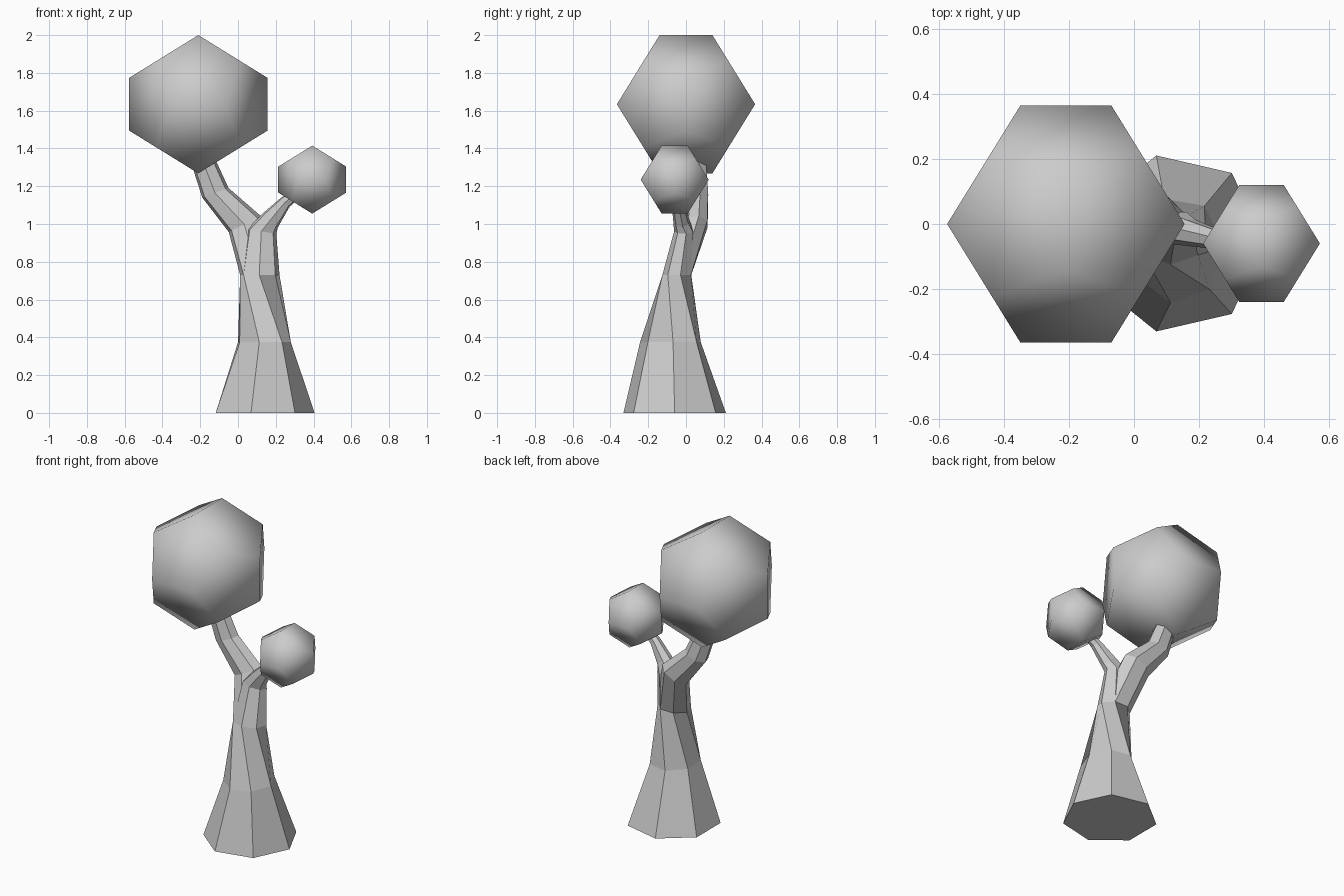
import bpy, bmesh
from math import sin, cos, radians, pi, sqrt

if "Cube" in bpy.data.objects:
    bpy.data.objects.remove(bpy.data.objects["Cube"])

SIDES = 7


def make_object(name, bm, smooth):
    bmesh.ops.recalc_face_normals(bm, faces=bm.faces[:])
    for f in bm.faces:
        f.smooth = smooth
    mesh = bpy.data.meshes.new(name)
    bm.to_mesh(mesh)
    bm.free()
    obj = bpy.data.objects.new(name, mesh)
    bpy.context.collection.objects.link(obj)
    return obj


def loft(name, rings):
    """Each ring: centre (x, y, z), half width, half depth, tilt about y, twist."""
    bm = bmesh.new()
    loops = []
    for x, y, z, rx, ry, tilt, twist in rings:
        t = radians(tilt)
        loop = []
        for i in range(SIDES):
            a = 2 * pi * i / SIDES + radians(twist)
            u, v = rx * cos(a), ry * sin(a)
            loop.append(bm.verts.new((x + u * cos(t), y + v, z + u * sin(t))))
        loops.append(loop)
    for a, b in zip(loops, loops[1:]):
        for i in range(SIDES):
            j = (i + 1) % SIDES
            bm.faces.new((a[i], a[j], b[j], b[i]))
    bm.faces.new(loops[0][::-1])
    bm.faces.new(loops[-1])
    return make_object(name, bm, False)


def dodecahedron(name, centre, half):
    """Regular dodecahedron with its two-fold axes along x, y and z."""
    phi = (1 + sqrt(5)) / 2
    pts = [(a, b, c) for a in (-1, 1) for b in (-1, 1) for c in (-1, 1)]
    for a in (-1, 1):
        for b in (-1, 1):
            p, q = a / phi, b * phi
            pts += [(q, 0, p), (0, p, q), (p, q, 0)]
    bm = bmesh.new()
    for p in pts:
        bm.verts.new([c + k * half / phi for c, k in zip(centre, p)])
    bmesh.ops.convex_hull(bm, input=bm.verts[:])
    bmesh.ops.dissolve_limit(bm, angle_limit=radians(2),
                             verts=bm.verts[:], edges=bm.edges[:])
    return make_object(name, bm, True)


# Flared, slightly twisted trunk
fork = (0.115, -0.045, 0.73, 0.107, 0.08, 0, -40)
loft("trunk", [
    (0.13, -0.06, 0.0, 0.275, 0.278, 0, 0),
    (0.135, -0.08, 0.375, 0.145, 0.165, 0, 4),
    fork,
])

# Thick branch to the left and thin branch to the right
loft("large_branch", [
    fork,
    (0.035, 0.055, 1.0, 0.097, 0.065, 27, -40),
    (-0.12, 0.065, 1.165, 0.076, 0.058, 20, -40),
    (-0.18, 0.06, 1.32, 0.066, 0.052, 15, -40),
    (-0.2, 0.05, 1.4, 0.05, 0.045, 10, -40),
])
loft("small_branch", [
    fork,
    (0.125, -0.01, 0.96, 0.08, 0.053, -8, -40),
    (0.172, -0.025, 1.02, 0.056, 0.043, -45, -40),
    (0.25, -0.045, 1.115, 0.034, 0.032, -48, -40),
    (0.36, -0.06, 1.2, 0.022, 0.022, -48, -40),
])

# Foliage
dodecahedron("large_foliage", (-0.21, 0.0, 1.634), 0.366)
dodecahedron("small_foliage", (0.393, -0.06, 1.235), 0.18)
